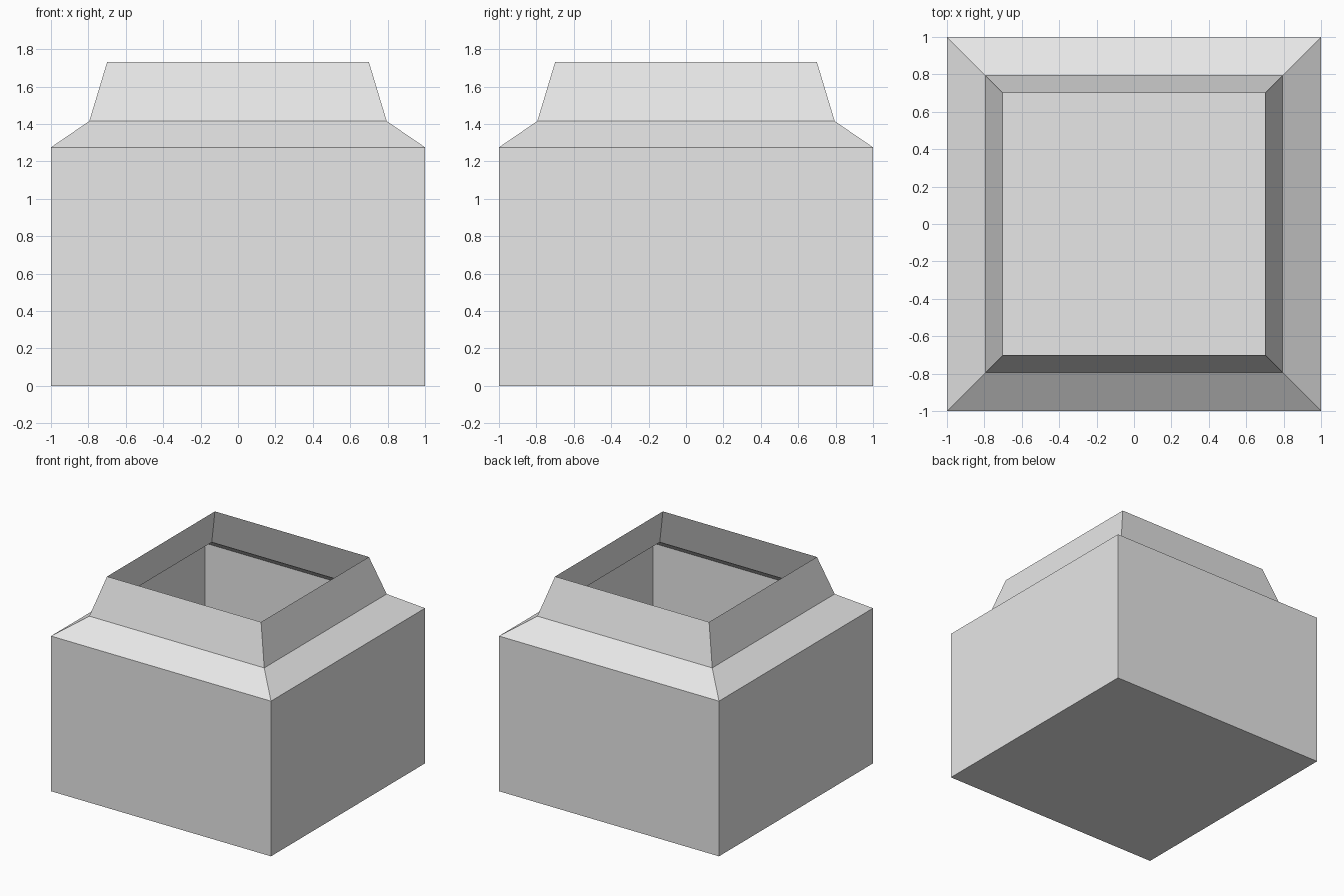
import bpy, bmesh

if "Cube" in bpy.data.objects:
    bpy.data.objects.remove(bpy.data.objects["Cube"])

# single flat colour
grey = bpy.data.materials.new("light_grey")
grey.diffuse_color = (0.8, 0.8, 0.8, 1.0)
grey.use_nodes = True
grey.node_tree.nodes["Principled BSDF"].inputs["Base Color"].default_value = grey.diffuse_color

# square profile from the bottom up: (half width, height)
PROFILE = [(1.0, 0.0), (1.0, 1.275), (0.795, 1.415), (0.70, 1.73)]

bm = bmesh.new()

# square rings
rings = [[bm.verts.new((sx * w, sy * w, z))
          for sx, sy in ((-1, -1), (1, -1), (1, 1), (-1, 1))]
         for w, z in PROFILE]

# floor, then walls, shoulder and neck; the mouth stays open
bm.faces.new(rings[0][::-1])
for low, high in zip(rings, rings[1:]):
    for i in range(4):
        j = (i + 1) % 4
        bm.faces.new((low[i], low[j], high[j], high[i]))

mesh = bpy.data.meshes.new("open_square_jar")
bm.to_mesh(mesh)
bm.free()
mesh.materials.append(grey)
jar = bpy.data.objects.new("open_square_jar", mesh)
bpy.context.collection.objects.link(jar)
